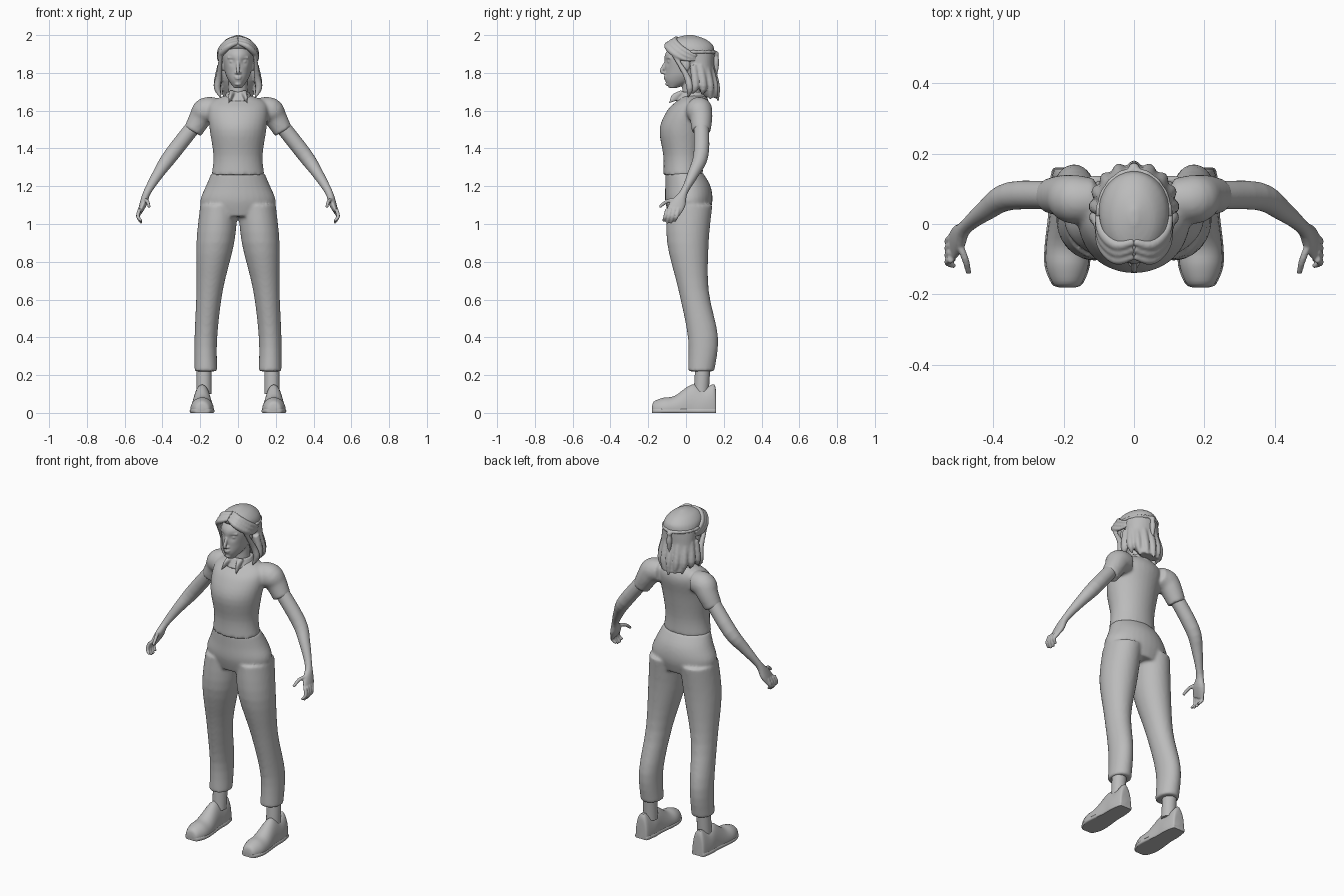
import bpy, bmesh, math
from mathutils import Vector, Matrix

old = bpy.data.objects.get("Cube")
if old:
    bpy.data.objects.remove(old)

clay = bpy.data.materials.new("plain grey")
clay.use_nodes = True
grey = (.5, .5, .5, 1)
clay.diffuse_color = grey
clay.node_tree.nodes["Principled BSDF"].inputs["Base Color"].default_value = grey

LEFT, RIGHT = 1, -1
SIDES = {"left": LEFT, "right": RIGHT}
AXES = {"x": Vector((1, 0, 0)), "y": Vector((0, 1, 0))}


def blend(points, t):
    """Find the point at t on a bezier curve."""
    while len(points) > 1:
        points = [a * (1 - t) + b * t for a, b in zip(points, points[1:])]
    return points[0]


def spline(rows, steps):
    """Pass a smooth curve through every column of the rows."""
    last = len(rows) - 1
    out = []
    for i in range(last):
        before, here = rows[max(i - 1, 0)], rows[i]
        there, after = rows[i + 1], rows[min(i + 2, last)]
        handles = [here, here + (there - before) / 6, there - (after - here) / 6, there]
        out += [blend(handles, k / steps) for k in range(steps)]
    return out + [rows[last]]


def loft(bm, rows, side=LEFT, level=False, across="y", steps=4, sides=32, low=-9, high=9):
    """Skin ellipses; each row is x, y, z, radius and an optional second radius."""
    full = [Vector((*row, row[-1]) if len(row) < 5 else row) for row in rows]
    path = spline(full, steps)
    rings = []
    for i, row in enumerate(path):
        centre = row.xyz
        u, v = AXES["x"], AXES["y"]
        if not level:
            ahead, behind = path[min(i + 1, len(path) - 1)], path[max(i - 1, 0)]
            along = ahead.xyz - behind.xyz
            u = AXES[across].cross(along).normalized()
            v = along.cross(u).normalized()
        ring = []
        for k in range(sides):
            angle = math.tau * k / sides
            point = centre + u * row[3] * math.cos(angle) + v * row[4] * math.sin(angle)
            point.x *= side
            point.z = min(max(point.z, low), high)
            ring.append(bm.verts.new(point))
        rings.append(ring)
    for lower, upper in zip(rings, rings[1:]):
        for k in range(sides):
            bm.faces.new((lower[k - 1], lower[k], upper[k], upper[k - 1]))
    bm.faces.new(rings[0])
    bm.faces.new(rings[-1])


def trunk(bm, rows, **options):
    """Level loft from rows of height, half width, front and back."""
    middle = [(0, (front + back) / 2, z, width, (back - front) / 2) for z, width, front, back in rows]
    loft(bm, middle, level=True, **options)


def ball(bm, place, size):
    matrix = Matrix.Translation(place) @ Matrix.Diagonal((*size, 1))
    bmesh.ops.create_uvsphere(bm, u_segments=20, v_segments=12, radius=1, matrix=matrix)


def finish(bm, name, voxel=None, relax=3):
    """Make the object; a voxel size melts its pieces into one skin."""
    bmesh.ops.recalc_face_normals(bm, faces=bm.faces[:])
    mesh = bpy.data.meshes.new(name)
    bm.to_mesh(mesh)
    bm.free()
    mesh.materials.append(clay)
    mesh.shade_smooth()
    mesh.set_sharp_from_angle(angle=math.radians(50))
    part = bpy.data.objects.new(name, mesh)
    bpy.context.collection.objects.link(part)
    if voxel:
        melt = part.modifiers.new("melt", "REMESH")
        melt.mode = "VOXEL"
        melt.voxel_size = voxel
        melt.use_smooth_shade = True
        soften = part.modifiers.new("soften", "SMOOTH")
        soften.iterations = relax


# Shirt: torso melted with both sleeves
bm = bmesh.new()
trunk(bm, [(1.26, .14, -.12, .09), (1.36, .13, -.12, .09), (1.5, .15, -.14, .11),
           (1.6, .16, -.1, .13), (1.65, .14, -.05, .12), (1.68, .07, -.02, .1)])
for side in SIDES.values():
    loft(bm, [(.11, .07, 1.61, .06), (.17, .07, 1.6, .07), (.2, .08, 1.56, .06), (.24, .08, 1.49, .05)], side)
finish(bm, "shirt", .009, relax=5)

# Trousers: hips melted with both legs
bm = bmesh.new()
trunk(bm, [(1.04, .17, -.09, .12), (1.12, .2, -.11, .14), (1.2, .17, -.11, .13), (1.27, .14, -.11, .09)])
for side in SIDES.values():
    loft(bm, [(.1, .02, 1.1, .1, .12), (.12, .01, .9, .1, .11), (.15, .04, .65, .07, .08),
              (.17, .09, .4, .06, .08), (.17, .08, .22, .06, .07)], side, level=True)
finish(bm, "trousers", .009, relax=5)

# Arms with palms, four fingers and a thumb
for label, side in SIDES.items():
    bm = bmesh.new()
    loft(bm, [(.2, .08, 1.56, .04), (.35, .08, 1.37, .04), (.42, .04, 1.27, .03), (.48, -.01, 1.17, .02),
              (.5, -.04, 1.11, .02, .04), (.52, -.07, 1.06, .01, .04)], side)
    for finger in range(4):
        y = .02 * finger - .1
        tip = 1 + .01 * abs(finger - 1.5)
        loft(bm, [(.52, y, 1.08, .01), (.53, y - .01, 1.04, .01), (.51, y - .02, tip, .007)], side, sides=12)
    loft(bm, [(.5, -.05, 1.13, .01), (.48, -.1, 1.12, .01), (.47, -.14, 1.09, .008)], side, across="x", sides=12)
    finish(bm, label + "_arm", .0045)

# Ankles, shoes and soles; shoe rows are distance along, top and half width
shoe = [(-.18, .03, .02), (-.17, .06, .04), (-.12, .08, .06), (-.06, .09, .06), (.03, .15, .05),
        (.09, .13, .05), (.15, .15, .04), (.16, .08, .03)]
for label, side in SIDES.items():
    bm = bmesh.new()
    loft(bm, [(.18, .09, .26, .04), (.18, .08, .1, .04)], side, level=True)
    finish(bm, label + "_ankle")
    bm = bmesh.new()
    loft(bm, [(.19, y, .02, top - .02, width) for y, top, width in shoe], side, across="x", low=0)
    finish(bm, label + "_shoe")
    bm = bmesh.new()
    loft(bm, [(.19, y, .01, .03, width + .004) for y, top, width in shoe], side, across="x", low=0, high=.02)
    finish(bm, label + "_sole")

# Head and neck, with sunken eye sockets
bm = bmesh.new()
trunk(bm, [(1.72, .02, -.09, -.05), (1.76, .05, -.11, .05), (1.81, .07, -.11, .1),
           (1.9, .08, -.11, .13), (1.97, .04, -.05, .09)], sides=64, steps=8)
for side in SIDES.values():
    socket = Vector((.03 * side, -.1, 1.86))
    for vert in bm.verts:
        vert.co.y += .012 * math.exp(-((vert.co - socket).length / .02) ** 2)
for side in SIDES.values():
    ball(bm, (.03 * side, -.085, 1.86), (.017, .014, .01))
    ball(bm, (.08 * side, 0, 1.84), (.01, .02, .03))
    ball(bm, (.01 * side, -.11, 1.8), (.008, .01, .007))
    loft(bm, [(.01, -.108, 1.88, .005), (.055, -.085, 1.88, .005)], side, sides=10)
loft(bm, [(0, -.1, 1.87, .007), (0, -.13, 1.81, .01), (0, -.11, 1.8, .007)], sides=12)
for height, width in ((1.78, .022), (1.77, .018)):
    ball(bm, (0, -.107, height), (width, .011, .005))
ball(bm, (0, -.09, 1.74), (.02, .02, .01))
loft(bm, [(0, .04, 1.63, .06), (0, .03, 1.7, .05), (0, .03, 1.79, .05)], level=True)
finish(bm, "head", .0045)

# Hair: crown and back mass melted with hanging locks
bm = bmesh.new()
trunk(bm, [(1.67, .07, .1, .17), (1.76, .1, .03, .16), (1.83, .1, 0, .15), (1.88, .1, -.03, .15),
           (1.92, .1, -.08, .15), (1.95, .09, -.1, .14), (1.98, .06, -.07, .1), (2, .01, 0, .04)])
locks = 8
for lock in range(locks + 1):
    angle = math.pi * lock / locks
    x, y = math.cos(angle), math.sin(angle)
    drop = 1.69 - .04 * y + .01 * (lock % 2)
    loft(bm, [(.09 * x, .04 + .09 * y, 1.84, .02), (.11 * x, .05 + .11 * y, 1.73, .02),
              (.09 * x, .03 + .14 * y, drop, .005)], sides=14)
finish(bm, "back_hair", .006)

# Parted fringe swept from the brow, with a lock beside each cheek
for label, side in SIDES.items():
    bm = bmesh.new()
    for strand in range(3):
        back, up = .02 * strand, .013 * strand
        loft(bm, [(0, back - .09, up + 1.96, .01), (.05, back - .1, up + 1.94, .016),
                  (.09, back - .06, up + 1.9, .016), (.1, back, up + 1.87, .01),
                  (.09, .06, up + 1.87, .006)], side, sides=14)
    loft(bm, [(.09, -.07, 1.9, .008), (.1, 0, 1.79, .016), (.11, .02, 1.72, .018), (.09, .01, 1.67, .004)],
         side, sides=14)
    finish(bm, label + "_fringe", .005, relax=2)

# Braided band round the back of the head, with its knot and tail
bm = bmesh.new()
band = []
beads = 18
for bead in range(beads + 1):
    angle = math.pi * bead / beads
    band.append((.1 * math.cos(angle), .02 + .13 * math.sin(angle), 1.91, .009 + .002 * (bead % 2)))
loft(bm, band, across="x", sides=12)
ball(bm, (0, .16, 1.9), (.016, .014, .016))
loft(bm, [(0, .16, 1.9, .01), (0, .16, 1.85, .016), (0, .16, 1.78, .004)], sides=12)
finish(bm, "hair_band", .005, relax=2)

# Shirt collar with two pointed flaps
bm = bmesh.new()
trunk(bm, [(1.65, .08, -.06, .12), (1.7, .06, -.03, .1)])
for side in SIDES.values():
    loft(bm, [(.03, -.02, 1.7, .01, .02), (.04, -.06, 1.67, .02, .01), (.05, -.09, 1.64, .002)],
         side, across="x", sides=16)
finish(bm, "collar", .005, relax=2)
